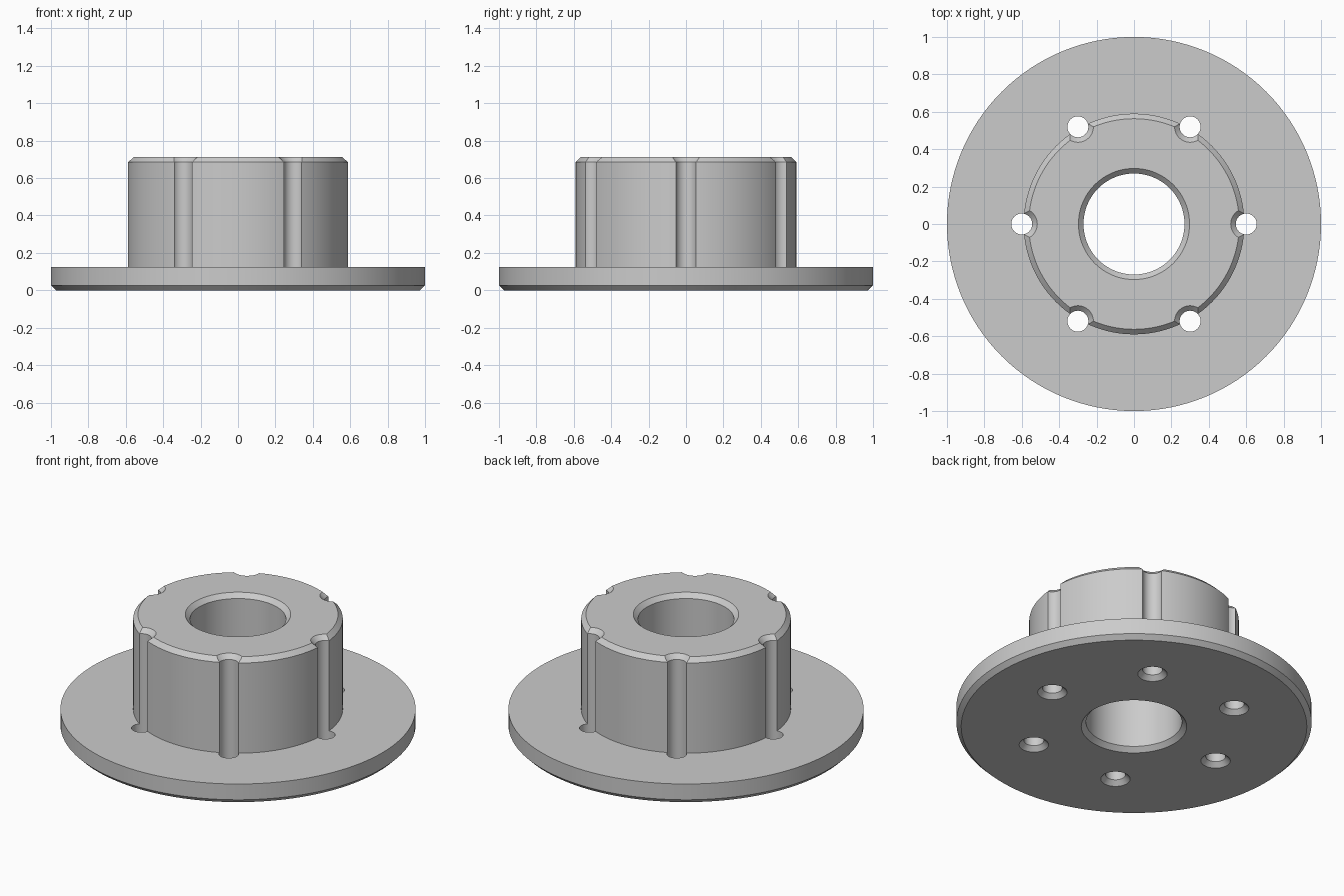
import bpy
import bmesh
import math
from mathutils import Vector, Matrix

cube = bpy.data.objects.get("Cube")
if cube:
    bpy.data.objects.remove(cube, do_unlink=True)

FLANGE_R, FLANGE_TOP = 1.0, 0.125
HUB_R, HEIGHT = 0.59, 0.712
BORE_R, HOLE_R, HOLE_CIRCLE = 0.27, 0.056, 0.6
CHAMFER = 0.027

gray = bpy.data.materials.new("plain gray")
gray.use_nodes = True
gray.diffuse_color = (0.6, 0.6, 0.6, 1)
gray.node_tree.nodes["Principled BSDF"].inputs["Base Color"].default_value = (0.6, 0.6, 0.6, 1)


def revolve(bm, profile, segments, centre=(0, 0), closed=True):
    """Turn an (r, z) profile round a vertical axis; an open one gets end caps."""
    rings = []
    for i in range(segments):
        turn = Matrix.Rotation(math.tau * i / segments, 3, "Z")
        offset = Vector((*centre, 0))
        rings.append([bm.verts.new(turn @ Vector((r, 0, z)) + offset) for r, z in profile])
    count = len(profile)
    for i in range(segments):
        a, b = rings[i], rings[(i + 1) % segments]
        for j in range(count if closed else count - 1):
            k = (j + 1) % count
            bm.faces.new((a[j], b[j], b[k], a[k]))
    if not closed:
        for j in (0, count - 1):
            bm.faces.new([ring[j] for ring in rings])


def make_object(name, bm):
    bmesh.ops.recalc_face_normals(bm, faces=bm.faces[:])
    mesh = bpy.data.meshes.new(name)
    bm.to_mesh(mesh)
    bm.free()
    mesh.materials.append(gray)
    obj = bpy.data.objects.new(name, mesh)
    bpy.context.collection.objects.link(obj)
    return obj


# Flange, hub and bore as one turned ring
c = CHAMFER
bm = bmesh.new()
revolve(bm, [
    (BORE_R + c, 0), (FLANGE_R - c, 0), (FLANGE_R, c), (FLANGE_R, FLANGE_TOP),
    (HUB_R, FLANGE_TOP), (HUB_R, HEIGHT - c), (HUB_R - c, HEIGHT),
    (BORE_R + c, HEIGHT), (BORE_R, HEIGHT - c), (BORE_R, c),
], 128)
body = make_object("flanged_hub", bm)

# Six bolt holes, countersunk at both ends, that also groove the hub wall
bm = bmesh.new()
over = 0.02
for i in range(6):
    a = math.tau * i / 6
    revolve(bm, [
        (HOLE_R + c + over, -over), (HOLE_R, c),
        (HOLE_R, HEIGHT - c), (HOLE_R + c + over, HEIGHT + over),
    ], 40, (HOLE_CIRCLE * math.cos(a), HOLE_CIRCLE * math.sin(a)), closed=False)
cutter = make_object("bolt_hole_cutter", bm)
cutter.hide_render = True

cut = body.modifiers.new("bolt holes", "BOOLEAN")
cut.operation = "DIFFERENCE"
cut.solver = "EXACT"
cut.object = cutter

bpy.ops.object.select_all(action="DESELECT")
body.select_set(True)
bpy.context.view_layer.objects.active = body
bpy.ops.object.modifier_apply(modifier=cut.name)
bpy.data.objects.remove(cutter, do_unlink=True)
bpy.ops.object.shade_smooth_by_angle(angle=math.radians(30))
